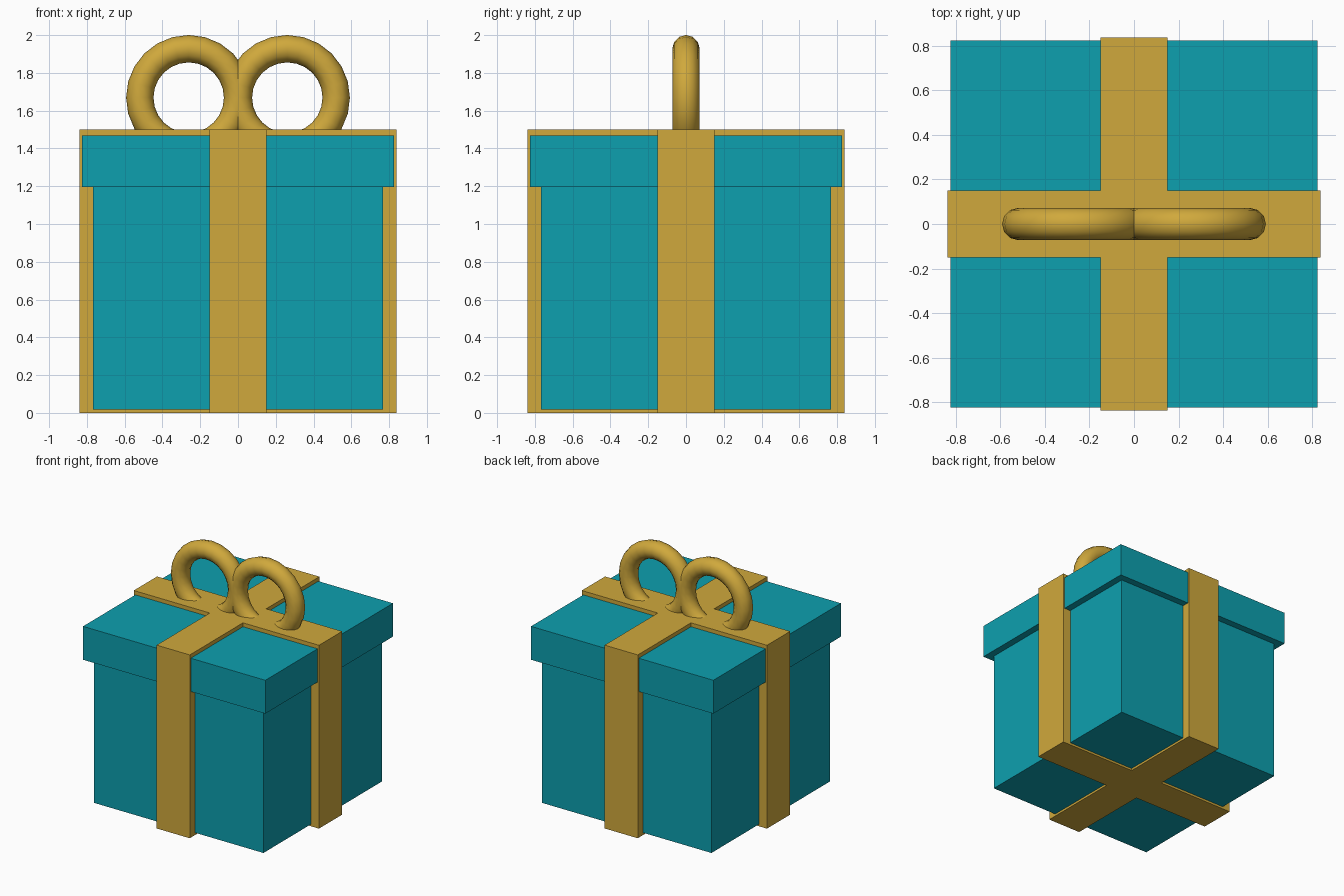
import bpy, bmesh, math

old = bpy.data.objects.get("Cube")
if old:
    bpy.data.objects.remove(old, do_unlink=True)


def make_material(name, rgb):
    mat = bpy.data.materials.new(name)
    mat.use_nodes = True
    color = (*rgb, 1.0)
    mat.diffuse_color = color
    mat.node_tree.nodes["Principled BSDF"].inputs["Base Color"].default_value = color
    return mat


teal = make_material("teal paper", (0.004, 0.35, 0.43))
gold = make_material("gold ribbon", (0.63, 0.395, 0.045))


def prism(name, outline, bottom, top, mat):
    """Extrude a flat outline from bottom to top."""
    bm = bmesh.new()
    face = bm.faces.new([bm.verts.new((x, y, bottom)) for x, y in outline])
    result = bmesh.ops.extrude_face_region(bm, geom=[face])
    moved = [v for v in result["geom"] if isinstance(v, bmesh.types.BMVert)]
    bmesh.ops.translate(bm, vec=(0, 0, top - bottom), verts=moved)
    bmesh.ops.recalc_face_normals(bm, faces=bm.faces)
    mesh = bpy.data.meshes.new(name)
    bm.to_mesh(mesh)
    bm.free()
    mesh.materials.append(mat)
    obj = bpy.data.objects.new(name, mesh)
    bpy.context.collection.objects.link(obj)
    return obj


def square(half):
    return [(-half, -half), (half, -half), (half, half), (-half, half)]


def cross(half, arm):
    """Plus-shaped outline: one corner notch turned four times."""
    points = []
    for turn in range(4):
        c, s = round(math.cos(turn * math.pi / 2)), round(math.sin(turn * math.pi / 2))
        for x, y in ((half, -arm), (half, arm), (arm, arm)):
            points.append((x * c - y * s, x * s + y * c))
    return points


# Box and its overhanging lid
prism("box_body", square(0.768), 0.018, 1.2, teal)
prism("box_lid", square(0.825), 1.195, 1.468, teal)

# Crossed ribbon wrapped round the box
prism("crossed_ribbon", cross(0.838, 0.15), 0.0, 1.5, gold)

# Two bow loops sunk into the ribbon
for name, side in (("left_bow_loop", 1), ("right_bow_loop", -1)):
    bpy.ops.mesh.primitive_torus_add(
        major_radius=0.259, minor_radius=0.0725,
        major_segments=24, minor_segments=12,
        location=(side * 0.261, 0, 1.669), rotation=(math.pi / 2, 0, 0))
    loop = bpy.context.object
    loop.name = name
    loop.data.materials.append(gold)
    bpy.ops.object.shade_smooth()
